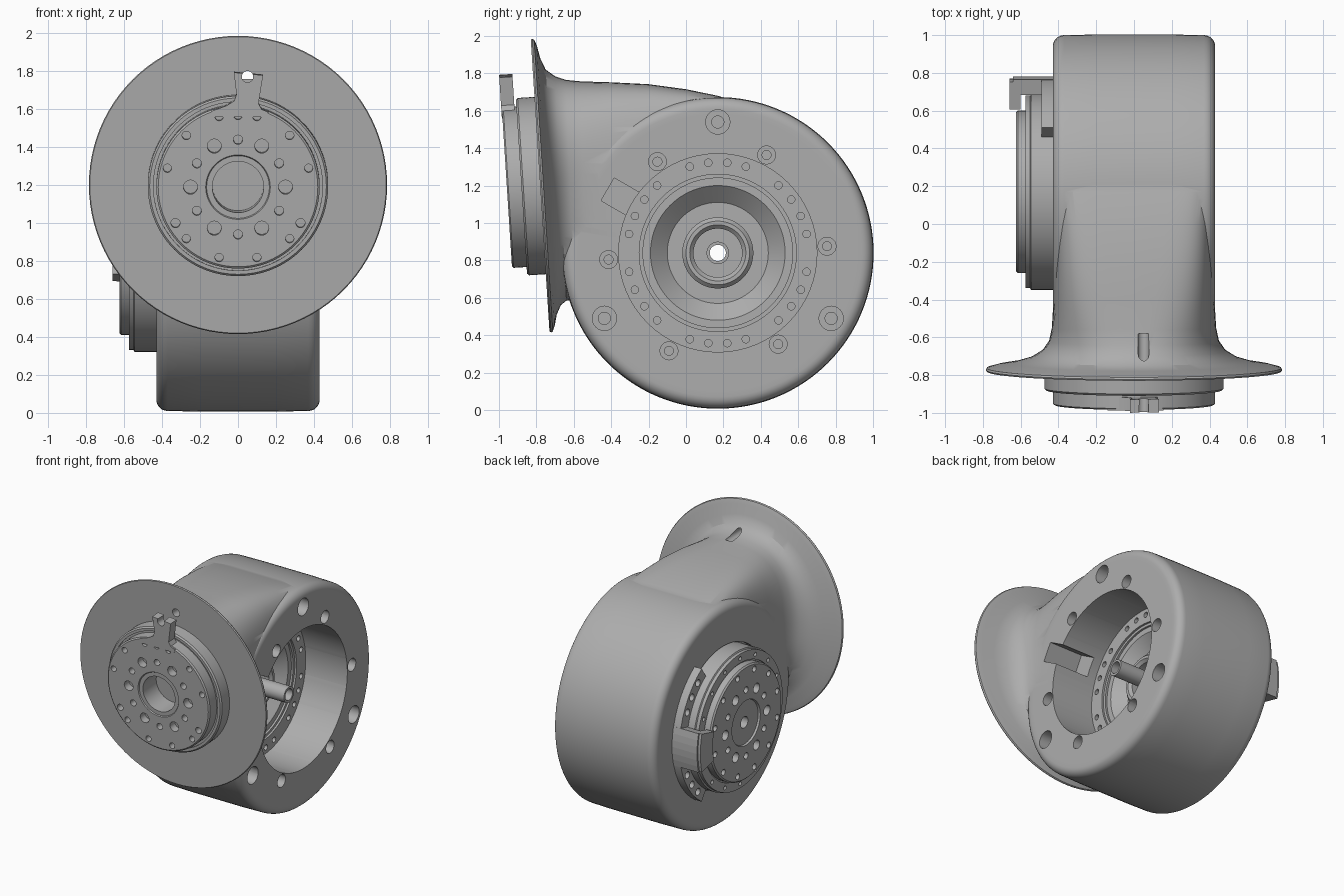
import bpy, bmesh, math
from mathutils import Matrix, Vector

if "Cube" in bpy.data.objects:
    bpy.data.objects.remove(bpy.data.objects["Cube"], do_unlink=True)

grey = bpy.data.materials.new("plain_grey")
grey.use_nodes = True
grey.diffuse_color = (0.42, 0.42, 0.42, 1)
grey.node_tree.nodes["Principled BSDF"].inputs["Base Color"].default_value = (0.42, 0.42, 0.42, 1)

# Local frames: z is the axis of each round part
SIDE = Matrix(((0, 0, 1, 0), (1, 0, 0, 0.17), (0, 1, 0, 0.84), (0, 0, 0, 1)))
TILT = math.radians(3.67)
FRONT = Matrix.Translation((0, -0.78, 1.2)) @ Matrix.Rotation(math.pi / 2 + TILT, 4, 'X')


def finish(name, bm, frame=Matrix.Identity(4)):
    bmesh.ops.transform(bm, matrix=frame, verts=bm.verts)
    bmesh.ops.recalc_face_normals(bm, faces=bm.faces)
    mesh = bpy.data.meshes.new(name)
    bm.to_mesh(mesh)
    bm.free()
    mesh.materials.append(grey)
    ob = bpy.data.objects.new(name, mesh)
    bpy.context.collection.objects.link(ob)
    return ob


def add_lathe(bm, profile, seg, closed=False, at=(0, 0)):
    """Revolve (radius, height) points about local z."""
    rings = []
    for r, w in profile:
        if r == 0:
            rings.append([bm.verts.new((at[0], at[1], w))] * seg)
        else:
            rings.append([bm.verts.new((at[0] + r * math.cos(k * math.tau / seg),
                                        at[1] + r * math.sin(k * math.tau / seg), w)) for k in range(seg)])
    pairs = list(zip(rings, rings[1:])) + ([(rings[-1], rings[0])] if closed else [])
    for a, b in pairs:
        for k in range(seg):
            j = (k + 1) % seg
            bm.faces.new(list(dict.fromkeys((a[k], a[j], b[j], b[k]))))


def lathe(name, profile, frame, seg=96, closed=False):
    bm = bmesh.new()
    add_lathe(bm, profile, seg, closed)
    return finish(name, bm, frame)


def rods(holes, frame):
    """Cutter of separate rods, each (angle, distance, radius, low, high)."""
    bm = bmesh.new()
    for ang, dist, r, lo, hi in holes:
        a = math.radians(ang)
        add_lathe(bm, [(0, lo), (r, lo), (r, hi), (0, hi)], 20,
                  at=(dist * math.cos(a), dist * math.sin(a)))
    return finish("hole_cutter", bm, frame)


def prism(name, points, lo, hi, frame):
    bm = bmesh.new()
    face = bm.faces.new([bm.verts.new((u, v, lo)) for u, v in points])
    ext = bmesh.ops.extrude_face_region(bm, geom=[face])["geom"]
    bmesh.ops.translate(bm, vec=(0, 0, hi - lo), verts=[v for v in ext if isinstance(v, bmesh.types.BMVert)])
    return finish(name, bm, frame)


def arc_points(r0, r1, half, steps=16):
    angs = [math.radians(half * (2 * k / steps - 1)) for k in range(steps + 1)]
    return ([(r1 * math.cos(a), r1 * math.sin(a)) for a in angs]
            + [(r0 * math.cos(a), r0 * math.sin(a)) for a in reversed(angs)])


def boolean(target, tool, mode='DIFFERENCE', keep=False):
    mod = target.modifiers.new("bool", 'BOOLEAN')
    mod.object, mod.operation, mod.solver = tool, mode, 'EXACT'
    bpy.context.view_layer.objects.active = target
    bpy.ops.object.modifier_apply(modifier=mod.name)
    if not keep:
        bpy.data.objects.remove(tool, do_unlink=True)


# Drum of the housing, with rounded edges
R, W, B = 0.83, 0.43, 0.06
edge = [(R - B + B * math.sin(a), W - B + B * math.cos(a))
        for a in [math.radians(15 * k) for k in range(7)]]
half = [(0.74, W)] + edge + [(R + 0.003, 0.2)]
housing = lathe("housing", [(0, W)] + half + [(r, -w) for r, w in reversed(half)] + [(0, -W)], SIDE, 128)

# Neck: lofted from a squarish section to the round flared flange
# (y, bottom, top, half width, squareness, share of tilt)
stations = [
    (0.32, 1.0, 1.635, 0.40, 8, 0), (0.17, 0.8, 1.68, 0.41, 8, 0),
    (0, 0.6, 1.715, 0.42, 6, 0), (-0.2, 0.5, 1.742, 0.422, 5, 0),
    (-0.4, 0.5, 1.752, 0.426, 4, 0), (-0.55, 0.58, 1.757, 0.435, 3, 0.3),
    (-0.62, 0.59, 1.765, 0.45, 2.6, 0.6), (-0.67, 0.585, 1.785, 0.485, 2.3, 0.8),
    (-0.71, 0.56, 1.82, 0.55, 2.1, 1), (-0.735, 0.51, 1.88, 0.64, 2, 1),
    (-0.75, 0.45, 1.95, 0.735, 2, 1), (-0.762, 0.42, 1.98, 0.78, 2, 1),
    (-0.772, 0.415, 1.985, 0.785, 2, 1), (-0.78, 0.42, 1.98, 0.78, 2, 1)]
bm = bmesh.new()
rings = []
for y, lo, hi, a, n, t in stations:
    ring = []
    for k in range(96):
        c, s = math.cos(k * math.tau / 96), math.sin(k * math.tau / 96)
        v = (hi - lo) / 2 * math.copysign(abs(s) ** (2 / n), s)
        ring.append(bm.verts.new((a * math.copysign(abs(c) ** (2 / n), c),
                                  y - v * math.tan(TILT) * t, (lo + hi) / 2 + v)))
    rings.append(ring)
for p, q in zip(rings, rings[1:]):
    for k in range(96):
        bm.faces.new((p[k], p[k - 1], q[k - 1], q[k]))
bm.faces.new(rings[0])
bm.faces.new(rings[-1])
boolean(housing, finish("neck", bm), 'UNION')

# Round opening, side notch and bolt holes of the housing
boolean(housing, lathe("opening", [(0, -0.6), (0.53, -0.6), (0.53, 0.6), (0, 0.6)], SIDE, 64))
notch = Matrix.Rotation(math.radians(-30), 4, 'Z')
boolean(housing, prism("notch", [(-0.68, -0.07), (-0.4, -0.07), (-0.4, 0.07), (-0.68, 0.07)],
                       0.15, 0.6, SIDE @ notch))
bolts = bmesh.new()
for ang, dist, r in ([(90 + 120 * k, 0.70, 0.065) for k in range(3)]
                     + [(3.5 + 60 * k, 0.585, 0.048) for k in range(6)]):
    a = math.radians(ang)
    add_lathe(bolts, [(0, 0.6), (r, 0.6), (r, 0.3), (r / 2, 0.3), (r / 2, 0.2), (0, 0.2)], 24,
              at=(dist * math.cos(a), dist * math.sin(a)))
boolean(housing, finish("bolt_cutter", bolts, SIDE))

# Side motor, one revolved section with a bore through its shaft
side_motor = lathe("side_motor", [
    (0.043, 0.31), (0.06, 0.31), (0.06, -0.02), (0.13, -0.02), (0.13, 0.05), (0.15, 0.07),
    (0.17, 0.07), (0.19, 0.05), (0.19, -0.03), (0.27, -0.03), (0.36, 0.05), (0.40, 0.05),
    (0.40, 0.065), (0.42, 0.065), (0.42, 0.08), (0.535, 0.08), (0.535, -0.4), (0.52, -0.4),
    (0.52, -0.545), (0.51, -0.55), (0.51, -0.575), (0.44, -0.575), (0.44, -0.565), (0.43, -0.565),
    (0.43, -0.615), (0.42, -0.625), (0.17, -0.625), (0.165, -0.61), (0.043, -0.61)], SIDE, 96, True)
boolean(side_motor, rods(
    [(12 * k, 0.485, 0.02, 0.05, 0.2) for k in range(30) if k % 5]
    + [(60 * k, 0.25, 0.037, -0.7, -0.57) for k in range(6)]
    + [(30 + 60 * k, 0.25, 0.024, -0.7, -0.58) for k in range(6)]
    + [(15 + 30 * k, 0.385, 0.022, -0.7, -0.58) for k in range(12)]
    + [(22.5 * k, 0.475, 0.015, -0.7, -0.55) for k in range(16)], SIDE))

# Bracket around the rear edge of the side motor
bracket = prism("bracket", arc_points(0.5, 0.61, 56), -0.49, -0.42, SIDE)
boolean(bracket, rods([(s * a, 0.565, 0.026, -0.6, -0.44) for s in (-1, 1) for a in (25, 36, 47)], SIDE))
prism("bracket_block", arc_points(0.53, 0.612, 14, 6), -0.64, -0.43, SIDE)
prism("bracket_lip", arc_points(0.45, 0.60, 14, 6), -0.66, -0.6, SIDE)

# Front motor on the flange
front_motor = lathe("front_motor", [
    (0, -0.05), (0.475, -0.05), (0.475, 0.09), (0.465, 0.1), (0.445, 0.1), (0.445, 0.09),
    (0.43, 0.09), (0.43, 0.17), (0.42, 0.178), (0.17, 0.178), (0.165, 0.17), (0.135, 0.17),
    (0.135, 0.01), (0, 0.01)], FRONT)
boolean(front_motor, rods(
    [(60 * k, 0.25, 0.037, 0.12, 0.3) for k in range(6)]
    + [(30 + 60 * k, 0.25, 0.024, 0.13, 0.3) for k in range(6)]
    + [(15 + 30 * k, 0.385, 0.022, 0.13, 0.3) for k in range(12) if k not in (6, 11)]
    + [(90 + 120 * k, 0.38, 0.024, 0.13, 0.3) for k in range(3)], FRONT))

# Cable lever above the front motor
lever = prism("cable_lever", [
    (-0.022, 0.605), (0.132, 0.59), (0.108, 0.44), (0.125, 0.41), (0.16, 0.395), (0.15, 0.37),
    (-0.14, 0.37), (-0.14, 0.4), (-0.06, 0.43), (-0.02, 0.455), (-0.008, 0.49)], 0.11, 0.181, FRONT)

# Cable hole through lever and flange
cable = lathe("cable_cutter", [(0, 0), (0.03, 0), (0.03, 0.6), (0, 0.6)],
              Matrix.Translation((0.05, -0.58, 1.77)) @ Matrix.Rotation(math.pi / 2, 4, 'X'), 24)
boolean(lever, cable, keep=True)
boolean(housing, cable)

# Smooth shading with sharp edges kept
bpy.ops.object.select_all(action='DESELECT')
for ob in (housing, side_motor, bracket, front_motor, lever):
    ob.select_set(True)
bpy.context.view_layer.objects.active = housing
bpy.ops.object.shade_smooth_by_angle(angle=math.radians(32))
